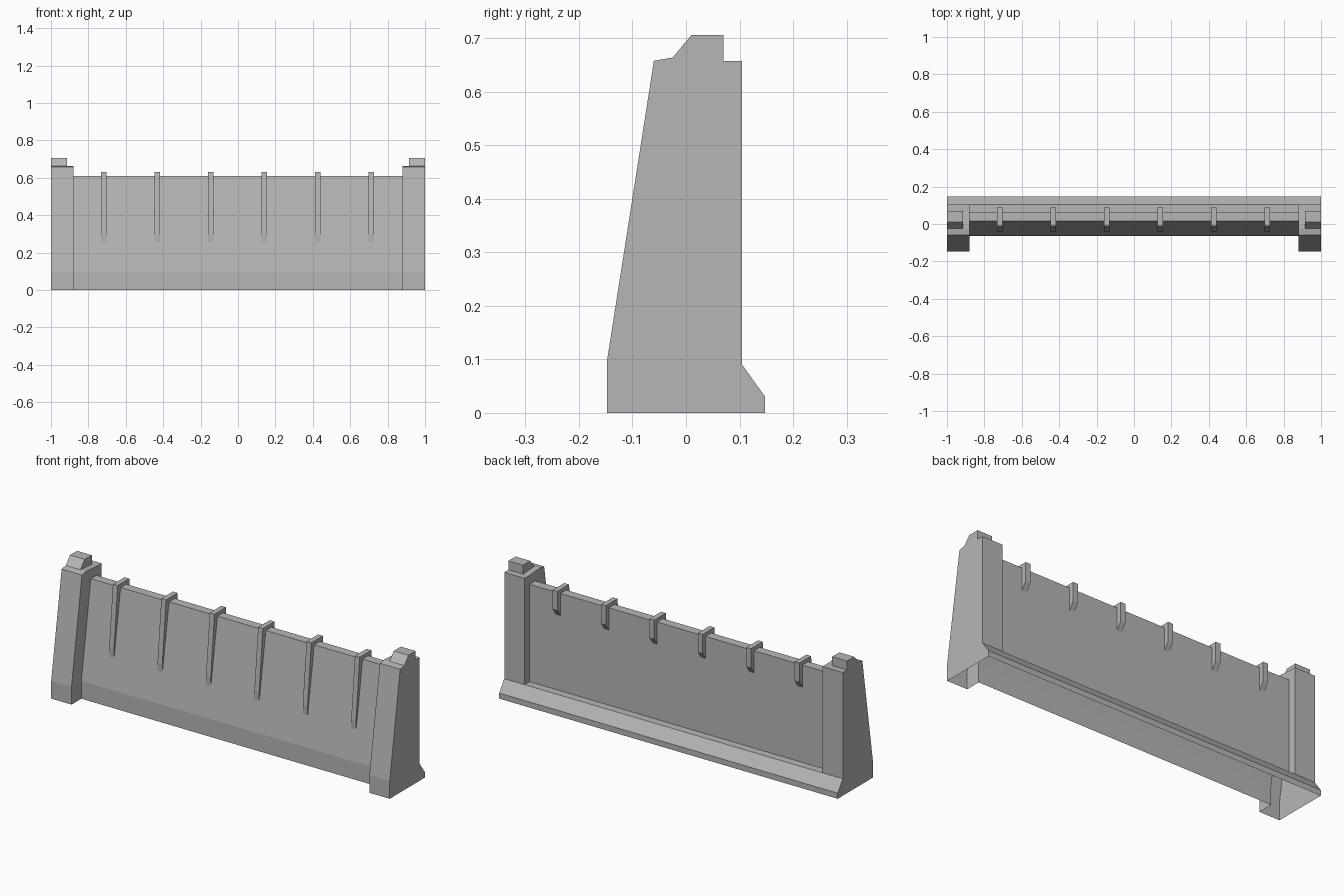
import bpy
import bmesh

cube = bpy.data.objects.get("Cube")
if cube:
    bpy.data.objects.remove(cube, do_unlink=True)

GREY = (0.47, 0.47, 0.47, 1)
concrete = bpy.data.materials.new("concrete_grey")
concrete.use_nodes = True
concrete.diffuse_color = GREY
concrete.node_tree.nodes["Principled BSDF"].inputs["Base Color"].default_value = GREY


def loft(name, stations, closed=False):
    """Bridge (x, yz profile) stations along x and cap both ends."""
    bm = bmesh.new()
    rings = [[bm.verts.new((x, y, z)) for y, z in prof] for x, prof in stations]
    n = len(rings[0])
    for a, b in zip(rings, rings[1:]):
        for i in range(n if closed else n - 1):
            j = (i + 1) % n
            bm.faces.new((a[i], a[j], b[j], b[i]))
    bm.faces.new(rings[0])
    bm.faces.new(rings[-1])
    bmesh.ops.remove_doubles(bm, verts=bm.verts, dist=0.0005)
    bmesh.ops.dissolve_degenerate(bm, edges=bm.edges, dist=0.0005)
    bmesh.ops.recalc_face_normals(bm, faces=bm.faces)
    mesh = bpy.data.meshes.new(name)
    bm.to_mesh(mesh)
    bm.free()
    mesh.materials.append(concrete)
    obj = bpy.data.objects.new(name, mesh)
    bpy.context.collection.objects.link(obj)
    return obj


# Wall shell with thick end posts, a rear foot and an open underside
foot = [(0.105, 0.09), (0.148, 0.03), (0.148, 0)]
post = [(-0.148, 0), (-0.148, 0.095), (-0.06, 0.658), (-0.025, 0.664),
        (0.07, 0.658), (0.105, 0.658), (0.105, 0.09)] + foot
panel = [(-0.065, 0), (-0.065, 0.095), (0.015, 0.61), (0.025, 0.61),
         (0.055, 0.61), (0.063, 0.61), (0.063, 0.09)] + foot
loft("wall_with_end_posts", [(-1, post), (-0.88, post), (-0.88, panel),
                             (0.88, panel), (0.88, post), (1, post)])

# Stepped blocks on top of the posts
cap = [(-0.025, 0.655), (-0.025, 0.664), (0.01, 0.706), (0.07, 0.706), (0.07, 0.655)]
for side, label in ((-1, "right"), (1, "left")):
    loft(label + "_post_cap", [(side * 0.913, cap), (side, cap)])

# Clamps hooked over the top edge of the panel
rib = [(-0.01, 0.63), (-0.042, 0.30), (-0.040, 0.25), (0.03, 0.49),
       (0.063, 0.49), (0.088, 0.53), (0.088, 0.63)]
for i in range(6):
    x = -0.718 + i * 0.286
    loft(f"rib_{i + 1}", [(x - 0.014, rib), (x + 0.014, rib)], closed=True)
